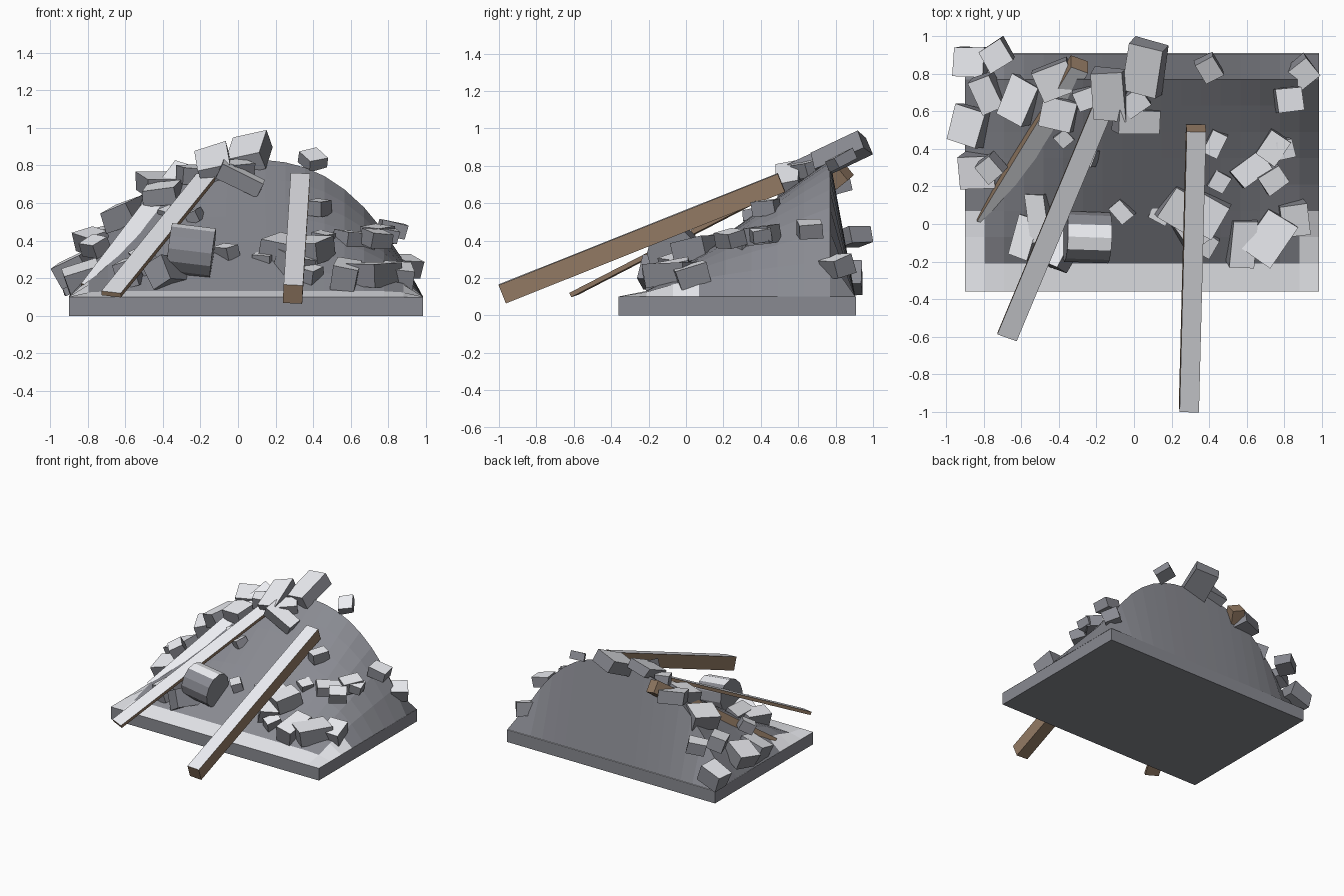
import bpy, bmesh, math, random
from mathutils import Vector, Matrix

random.seed(4)


def material(name, color):
    m = bpy.data.materials.new(name)
    m.diffuse_color = color
    return m


wood = material("brown_wood", (0.30, 0.20, 0.13, 1))
stone = material("dark_stone", (0.25, 0.255, 0.285, 1))
dust = material("pale_dust", (0.86, 0.87, 0.91, 1))


def add_object(name, bm):
    bmesh.ops.recalc_face_normals(bm, faces=bm.faces)
    mesh = bpy.data.meshes.new(name)
    bm.to_mesh(mesh)
    bm.free()
    ob = bpy.data.objects.new(name, mesh)
    bpy.context.collection.objects.link(ob)
    return ob


# Pale dust lies on every face that points up
def paint(ob, base, threshold=0.78):
    ob.data.materials.append(base)
    ob.data.materials.append(dust)
    rot = ob.matrix_basis.to_3x3()
    for p in ob.data.polygons:
        p.material_index = int((rot @ p.normal).z > threshold)


def box(size, jitter=0.0):
    bm = bmesh.new()
    bmesh.ops.create_cube(bm, size=1)
    for v in bm.verts:
        v.co = Vector(c * s * (1 + random.uniform(-jitter, jitter)) for c, s in zip(v.co, size))
    return bm


# Base slab
slab = add_object("base_slab", box((1.885, 1.27, 0.10)))
slab.location = (0.0425, 0.275, 0.05)
paint(slab, stone)


# Rubble mound: arched ridge at the back, sloping to the front
def mound_height(x, y):
    arch = 1 - min(1, abs((x - 0.0425) / 0.9425)) ** 2.6
    if y < -0.2:
        return 0.101 if y < -0.3 else 0.101 + 0.03 * min(1, arch * 3)
    if y > 0.9:
        return 0.101
    ramp = 0.04 + 0.96 * (y + 0.21) / 0.98
    return 0.101 + 0.73 * arch * ramp ** (0.5 + 0.5 * arch)


rows = [-0.36, -0.21] + [-0.21 + 0.14 * i for i in range(1, 8)] + [0.905]
cols = [-0.9 + 1.885 * i / 18 for i in range(19)]
bm = bmesh.new()
grid = [[bm.verts.new((x, y, mound_height(x, y))) for x in cols] for y in rows]
for a, b in zip(grid, grid[1:]):
    for i in range(len(cols) - 1):
        bm.faces.new((a[i], a[i + 1], b[i + 1], b[i]))
mound = add_object("rubble_mound", bm)
mound.data.materials.append(stone)
mound.data.materials.append(dust)
for p in mound.data.polygons:
    c = p.center
    p.material_index = int(c.y < -0.21 or (c.y < 0.07 and abs(c.x - 0.0425) > 0.8))


# Fallen beams: brown sides with a dusty top face
def beam(name, start, end, width, thick, roll=0.0):
    start, end = Vector(start), Vector(end)
    d = (end - start).normalized()
    side = d.cross(Vector((0, 0, 1))).normalized()
    up = side.cross(d)
    ob = add_object(name, box((width, (end - start).length, thick)))
    paint(ob, wood)
    frame = Matrix((side, d, up)).transposed() @ Matrix.Rotation(roll, 3, 'Y')
    ob.matrix_world = Matrix.Translation((start + end) / 2) @ frame.to_4x4()


beam("beam_right", (0.292, -0.982, 0.115), (0.33, 0.51, 0.71), 0.103, 0.105, 0.05)
beam("plank_middle", (-0.675, -0.60, 0.115), (-0.14, 0.68, 0.775), 0.11, 0.025, 0.12)
beam("beam_left", (-0.79, 0.03, 0.12), (-0.29, 0.85, 0.775), 0.10, 0.10, 0.35)

# Broken column drum lying on its side
bm = bmesh.new()
bmesh.ops.create_cone(bm, cap_ends=True, segments=12, radius1=0.135, radius2=0.135, depth=0.235)
drum = add_object("column_drum", bm)
drum.rotation_euler = (0.0, math.radians(97), math.radians(-2))
drum.location = (-0.25, -0.07, 0.345)
paint(drum, stone)


# Broken blocks: x, y, z, size x, size y, size z, yaw in degrees
def blocks(name, items, tilt):
    for i, (x, y, z, sx, sy, sz, yaw) in enumerate(items):
        ob = add_object(f"{name}_{i + 1}", box((sx, sy, sz), 0.08))
        rx = tilt[0] + random.uniform(-0.15, 0.15)
        ry = tilt[1] + random.uniform(-0.15, 0.15)
        ob.rotation_euler = (rx, ry, math.radians(yaw))
        ob.location = (x, y, z)
        paint(ob, stone)


blocks("left_block", [
    (-0.86, 0.86, 0.20, .18, .16, .13, -3),
    (-0.73, 0.90, 0.42, .14, .13, .09, 32),
    (-0.78, 0.70, 0.40, .12, .19, .10, 22),
    (-0.60, 0.66, 0.54, .17, .22, .12, -28),
    (-0.87, 0.52, 0.25, .18, .20, .12, -18),
    (-0.82, 0.29, 0.19, .19, .18, .14, 3),
    (-0.76, 0.30, 0.37, .11, .12, .08, 38),
    (-0.57, -0.07, 0.23, .11, .22, .14, -18),
    (-0.49, 0.04, 0.29, .11, .25, .12, 4),
    (-0.38, -0.13, 0.23, .12, .22, .14, -28),
    (-0.06, 0.07, 0.34, .08, .11, .07, 40),
    (-0.37, 0.46, 0.54, .08, .08, .06, 40),
    (-0.23, 0.36, 0.53, .07, .09, .06, -25),
], (0.1, -0.35))

blocks("ridge_block", [
    (-0.42, 0.77, 0.70, .20, .17, .10, 22),
    (-0.40, 0.59, 0.65, .18, .17, .09, -15),
    (-0.26, 0.67, 0.75, .11, .11, .09, 20),
    (-0.13, 0.69, 0.81, .165, .28, .08, -2),
    (0.06, 0.83, 0.865, .19, .29, .10, -14),
    (0.00, 0.65, 0.78, .14, .12, .08, 35),
    (0.40, 0.83, 0.83, .11, .13, .06, 28),
], (0.30, -0.12))

blocks("fallen_block", [(0.01, 0.55, 0.73, .24, .12, .09, 0)], (0.2, 0.35))

blocks("right_block", [
    (0.895, 0.81, 0.26, .13, .12, .10, 38),
    (0.82, 0.66, 0.46, .14, .13, .08, 8),
    (0.43, 0.43, 0.575, .09, .13, .08, -25),
    (0.45, 0.23, 0.41, .09, .10, .07, -30),
    (0.62, 0.29, 0.40, .19, .12, .10, 38),
    (0.74, 0.41, 0.43, .12, .15, .09, -35),
    (0.80, 0.40, 0.43, .09, .10, .07, 15),
    (0.74, 0.24, 0.41, .13, .11, .08, 35),
    (0.85, 0.03, 0.21, .15, .17, .12, 10),
    (0.72, -0.07, 0.22, .19, .25, .12, -35),
    (0.57, -0.09, 0.21, .13, .25, .15, -3),
    (0.15, 0.08, 0.29, .11, .13, .10, -25),
    (0.24, 0.09, 0.36, .16, .20, .11, -30),
    (0.40, 0.05, 0.35, .16, .20, .12, -30),
    (0.30, -0.03, 0.27, .14, .18, .12, 35),
    (0.39, -0.11, 0.22, .08, .12, .08, -30),
], (0.15, 0.15))
